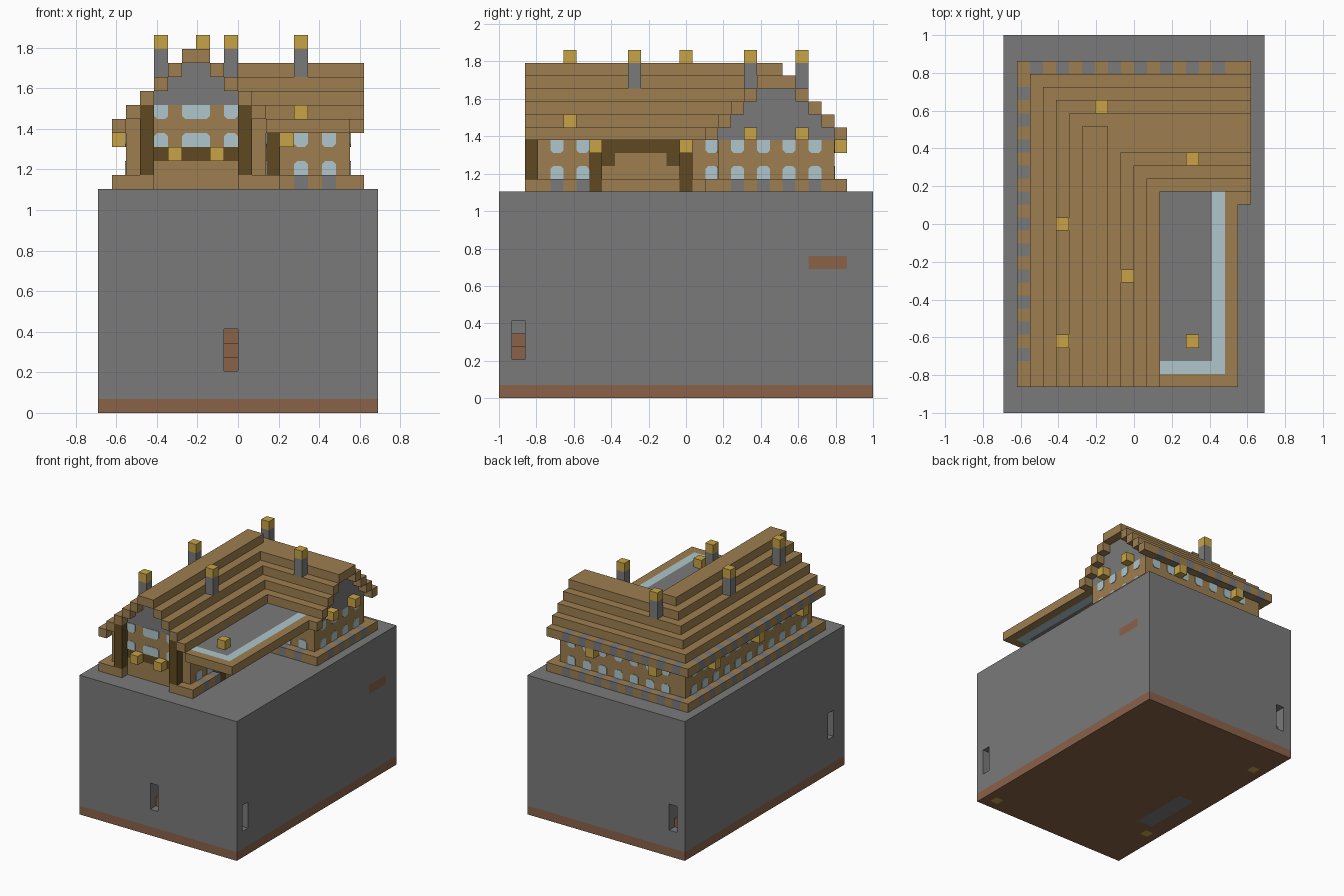
import bpy
import bmesh
from mathutils import Vector

cube = bpy.data.objects.get("Cube")
if cube:
    bpy.data.objects.remove(cube, do_unlink=True)

U = 2 / 29                      # edge of one block
ORIGIN = Vector((-10 * U, -1, 0))
COLOURS = {
    "stone": (122, 122, 122), "wood": (158, 126, 80), "dirt": (138, 98, 73),
    "dark_log": (94, 73, 34), "glass": (174, 198, 204), "gold": (200, 164, 70),
}
NAMES = list(COLOURS)


def make_material(name, rgb):
    linear = [((c / 255 + 0.055) / 1.055) ** 2.4 for c in rgb] + [1]
    mat = bpy.data.materials.new(name)
    mat.use_nodes = True
    mat.diffuse_color = linear
    bsdf = mat.node_tree.nodes["Principled BSDF"]
    bsdf.inputs["Base Color"].default_value = linear
    bsdf.inputs["Roughness"].default_value = 0.9
    return mat


MATS = [make_material(n, c) for n, c in COLOURS.items()]
cells = {}                      # block position -> (part, colour)


def fill(part, colour, x, y, z):
    """Fill a box of blocks; each range is (start, end)."""
    for i in range(*x):
        for j in range(*y):
            for k in range(*z):
                cells[i, j, k] = (part, colour)


def block(part, colour, i, j, k, height=1):
    fill(part, colour, (i, i + 1), (j, j + 1), (k, k + height))


def in_house(i, j, n):
    """Plan of the L-shaped house, shrunk by n blocks."""
    main = 1 + n <= i < 13 - n and 2 <= j < 27 - n
    wing = 1 + n <= i < 19 and 16 + n <= j < 27 - n and n < 5
    return main or wing


# Ground: a stone block on a dirt layer
fill("ground", "stone", (0, 20), (0, 29), (0, 16))
fill("ground", "dirt", (0, 20), (0, 29), (0, 1))
fill("ground", "dirt", (19, 20), (24, 27), (10, 11))
fill("ground", "stone", (2, 4), (8, 15), (0, 1))
for i, j in ((18, 1), (1, 24), (1, 6)):
    block("ground", "gold", i, j, 0)

# Stepped niches cut into the four sides
niches = (((9, 0, 3), (0, 1)), ((19, 1, 3), (-1, 0)),
          ((1, 28, 3), (0, -1)), ((0, 2, 4), (1, 0)))
for (i, j, k), (dx, dy) in niches:
    for step in range(3):
        for d in range(step + 1):
            cells.pop((i + dx * d, j + dy * d, k + step), None)
        back = "stone" if dx and step == 2 else "dirt"
        block("ground", back, i + dx * (step + 1), j + dy * (step + 1), k + step)

# Plinth and walls follow the plan; eaves carry the same stripes
for i in range(20):
    for j in range(29):
        if not in_house(i, j, 0):
            continue
        inner = 2 <= i < 12 and 3 <= j < 26 or 2 <= i < 18 and 17 <= j < 26
        core = 3 <= i < 11 and 4 <= j < 25 or 3 <= i < 17 and 18 <= j < 25
        along_x = j in (16, 26) and i % 2 == 0 and (j == 26 or i > 13) and 1 < i < 17
        along_y = j % 2 == 0 and (i == 1 and 3 < j < 25 or i == 18 and 17 < j < 25
                                  or i == 12 and 3 < j < 7)
        striped = "stone" if along_x or along_y else "wood"
        if not inner and not (j == 2 and 4 <= i < 10):
            block("plinth", striped, i, j, 16)
        if inner and not core:
            block("walls", "wood", i, j, 16, 4)
        # Roof steps
        for n in range(6):
            if in_house(i, j, n) and not (n < 5 and in_house(i, j, n + 1)):
                outer = n == 0 and (i == 1 or j == 26)
                block("roof", striped if outer else "wood", i, j, 20 + n)

# Gable walls
fill("front_gable", "wood", (2, 12), (3, 4), (20, 21))
fill("front_gable", "wood", (3, 11), (3, 4), (21, 22))
for n in range(3):
    fill("front_gable", "stone", (4 + n, 10 - n), (3, 4), (22 + n, 23 + n))
for n in range(4):
    fill("side_gable", "stone", (17, 18), (17 + n, 26 - n), (20 + n, 21 + n))

# Flat porch roof with a glass strip
fill("porch_roof", "wood", (12, 18), (2, 17), (20, 21))
fill("porch_roof", "glass", (12, 17), (3, 17), (20, 21))
fill("porch_roof", "stone", (12, 16), (4, 17), (20, 21))

# Log posts and beams
for i in (3, 10):
    block("front_posts", "dark_log", i, 2, 17, 5)
for j in (7, 14):
    block("porch_posts", "dark_log", 12, j, 16, 4)
fill("front_beam", "dark_log", (4, 10), (3, 4), (18, 19))
fill("side_beam", "dark_log", (11, 12), (8, 14), (19, 20))
for j in (8, 13):
    block("side_beam", "dark_log", 11, j, 18)

# Chimneys with glowing caps
for i, j in ((4, 5), (9, 10), (4, 14), (14, 19), (7, 23)):
    block("chimneys", "stone", i, j, 24, 2)
    block("chimneys", "gold", i, j, 26)

# Lanterns
lanterns = [(5, 2, 18), (8, 2, 18), (13, 7, 19), (13, 14, 19), (14, 5, 21),
            (18, 19, 20), (18, 23, 20), (13, 26, 19), (5, 26, 19)]
lanterns += [(1, j, 19) for j in (5, 13, 21)]
for spot in lanterns:
    block("lanterns", "gold", *spot)


def finish(name, bm):
    bmesh.ops.remove_doubles(bm, verts=bm.verts, dist=0.0001)
    mesh = bpy.data.meshes.new(name)
    bm.to_mesh(mesh)
    bm.free()
    for mat in MATS:
        mesh.materials.append(mat)
    bpy.context.collection.objects.link(bpy.data.objects.new(name, mesh))


# Skin the exposed block sides, one object per part
parts = {}
for pos, (part, colour) in cells.items():
    bm = parts.setdefault(part, bmesh.new() if part not in parts else None)
    centre = Vector(pos) + Vector((0.5, 0.5, 0.5))
    for axis in range(3):
        for sign in (-1, 1):
            normal = Vector((0, 0, 0))
            normal[axis] = sign
            if tuple(int(a) for a in Vector(pos) + normal) in cells:
                continue
            a = Vector((0, 0, 0))
            a[(axis + 1) % 3] = 0.5
            b = normal.cross(a)
            mid = centre + normal * 0.5
            corners = (mid - a - b, mid + a - b, mid + a + b, mid - a + b)
            face = bm.faces.new([bm.verts.new(ORIGIN + c * U) for c in corners])
            face.material_index = NAMES.index(colour)
for part, bm in parts.items():
    finish(part, bm)


def window(bm, start, along, normal, width=1, upper=True):
    """Thin pane with two clipped corners, on a wall face."""
    c = 0.22
    shape = [(0, 0), (width, 0), (width, 1 - c), (width - c, 1), (c, 1), (0, 1 - c)]
    if upper:
        shape = [(s, 1 - t) for s, t in shape]
    base = Vector(start) + Vector(normal) * 0.01
    pts = [ORIGIN + (base + Vector(along) * s + Vector((0, 0, t))) * U for s, t in shape]
    face = bm.faces.new([bm.verts.new(p) for p in pts])
    grown = bmesh.ops.extrude_face_region(bm, geom=[face])["geom"]
    moved = [v for v in grown if isinstance(v, bmesh.types.BMVert)]
    bmesh.ops.translate(bm, verts=moved, vec=Vector(normal) * 0.004)


# Window panes in upper and lower rows
X, Y = Vector((1, 0, 0)), Vector((0, 1, 0))
panes = bmesh.new()
for k, upper in ((17, False), (19, True)):
    for j in range(4, 26, 2):
        window(panes, (2, j, k), Y, -X, 1, upper)
    for i in range(4, 18, 2):
        window(panes, (i, 26, k), X, Y, 1, upper)
    for j in range(18, 26, 2):
        window(panes, (18, j, k), Y, X, 1, upper)
    for j in (4, 6, 16):
        window(panes, (12, j, k), Y, X, 1, upper)
    for i in (14, 16):
        window(panes, (i, 17, k), X, -Y, 1, upper)
    for i, width in ((4, 1), (6, 2), (9, 1)):
        window(panes, (i, 3, k + 2), X, -Y, width, upper)
bmesh.ops.recalc_face_normals(panes, faces=panes.faces)
for face in panes.faces:
    face.material_index = NAMES.index("glass")
finish("windows", panes)
